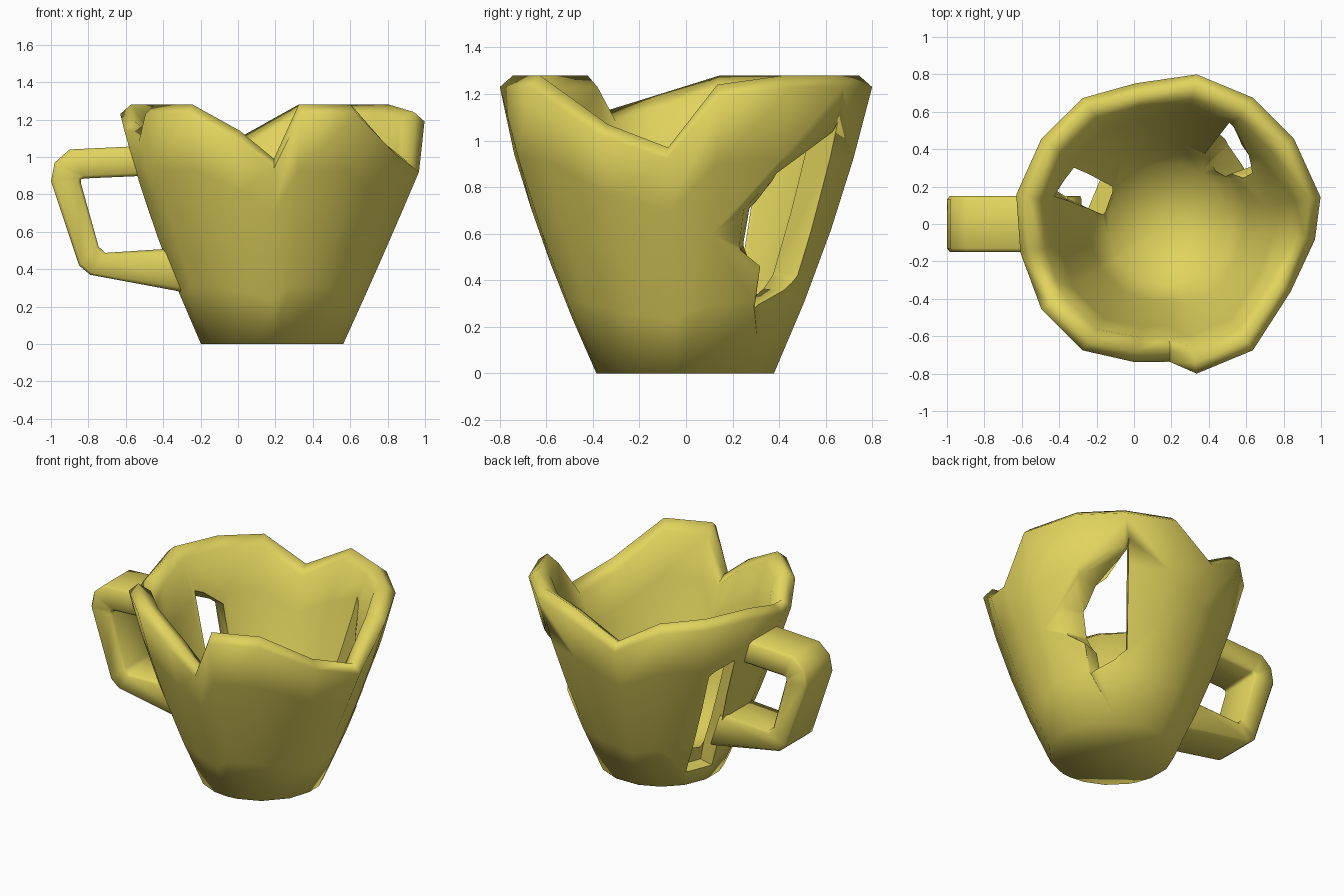
import bpy, bmesh, math
from mathutils import Vector

if "Cube" in bpy.data.objects:
    bpy.data.objects.remove(bpy.data.objects["Cube"])

AXIS_X = 0.18
WALL = 0.135
BEVEL = 0.05

clay = bpy.data.materials.new("olive_yellow")
clay.use_nodes = True
clay.diffuse_color = (0.75, 0.65, 0.11, 1)
clay.node_tree.nodes["Principled BSDF"].inputs["Base Color"].default_value = clay.diffuse_color


def radius(z):
    """Outer radius of the cup at a height."""
    return 0.385 + 0.46 * z - 0.09 * z * z


def polar(angle, r, z):
    a = math.radians(angle)
    return Vector((AXIS_X + r * math.cos(a), r * math.sin(a), z))


def loft(name, rings, start=None, end=None):
    """Skin rings of points; close the ends with a pole point or a flat face."""
    bm = bmesh.new()
    loops = [[bm.verts.new(p) for p in ring] for ring in rings]
    n = len(loops[0])
    for a, b in zip(loops, loops[1:]):
        for i in range(n):
            j = (i + 1) % n
            bm.faces.new((a[i], a[j], b[j], b[i]))
    for loop, pole in ((loops[0], start), (loops[-1], end)):
        if pole is None:
            bm.faces.new(loop)
        else:
            tip = bm.verts.new(pole)
            for i in range(n):
                bm.faces.new((loop[i], loop[(i + 1) % n], tip))
    bmesh.ops.recalc_face_normals(bm, faces=bm.faces[:])
    mesh = bpy.data.meshes.new(name)
    bm.to_mesh(mesh)
    bm.free()
    mesh.materials.append(clay)
    obj = bpy.data.objects.new(name, mesh)
    bpy.context.collection.objects.link(obj)
    return obj


def smooth(obj, degrees):
    bpy.ops.object.select_all(action='DESELECT')
    obj.select_set(True)
    bpy.context.view_layer.objects.active = obj
    bpy.ops.object.shade_smooth_by_angle(angle=math.radians(degrees))


# Broken rim: angle, height and outward flare of each column
columns = [(10, 1.24, .025), (34, 1.28, 0), (56, 1.28, 0), (79, 1.28, 0),
           (103, 1.11, 0), (124, 1.27, 0), (146, 1.28, 0), (169, 1.28, .01),
           (191, 1.19, .01), (207, 1.13, .02), (214, 1.28, 0), (236, 1.28, 0),
           (256, 1.14, -.02), (271, 0.99, 0), (281, 1.28, 0), (304, 1.28, 0),
           (331, 1.07, -.01), (354, 0.97, .06)]


def wall_ring(t, inset, floor):
    ring = []
    for angle, height, flare in columns:
        z = floor + t * (height - BEVEL - floor)
        ring.append(polar(angle, radius(z) + flare * t * t - inset, z))
    return ring


# Cup body: outer wall, bevelled rim, inner wall and floor
steps = (0, .25, .5, .75, 1)
rings = [wall_ring(t, 0, 0) for t in steps]
rings.append([polar(a, radius(h) + f - 0.07, h) for a, h, f in columns])
rings += [wall_ring(t, WALL, 0.17) for t in reversed(steps)]
cup = loft("cup_body", rings, start=(AXIS_X, 0, 0), end=(AXIS_X, 0, 0.08))


# Broken holes: angle and height on the outside, and their shift on the inside
def cut_hole(outline):
    sides = []
    for k, s in ((0.74, 1.15), (1.06, -0.3)):
        sides.append([polar(a + s * da, radius(z) * k, z + s * dz)
                      for a, z, da, dz in outline])
    cutter = loft("hole_cutter", sides)
    cutter.hide_render = True
    mod = cup.modifiers.new("hole", 'BOOLEAN')
    mod.operation = 'DIFFERENCE'
    mod.solver = 'EXACT'
    mod.object = cutter
    bpy.context.view_layer.objects.active = cup
    bpy.ops.object.modifier_apply(modifier=mod.name)
    bpy.data.objects.remove(cutter)


cut_hole([(58, 1.08, 1, 0), (60, .42, 2, 0), (53, .36, 2, 0), (36, .28, 4, 0),
          (34, .46, 4, 0), (23, .55, 9, 0), (23, .71, 10, 0), (34, .86, 8, 0)])
cut_hole([(163, .94, 6, .12), (149, .86, 0, .05), (145, .11, 0, 0), (170, .11, 2, 0)])
smooth(cup, 75)

# Handle: chamfered tube between an outer and an inner outline
outer = [(-.48, 1.06), (-.90, 1.04), (-.98, .97), (-1.0, .87),
         (-.85, .42), (-.79, .37), (-.28, .275)]
inner = [(-.48, .90), (-.82, .885), (-.84, .88), (-.84, .86),
         (-.745, .52), (-.71, .487), (-.36, .51)]
section = [(0, -.13), (.1, -.15), (.9, -.15), (1, -.13),
           (1, .13), (.9, .15), (.1, .15), (0, .13)]
tube = []
for (ox, oz), (ix, iz) in zip(outer, inner):
    tube.append([(ix + (ox - ix) * t, y, iz + (oz - iz) * t) for t, y in section])
handle = loft("handle", tube)
smooth(handle, 75)
